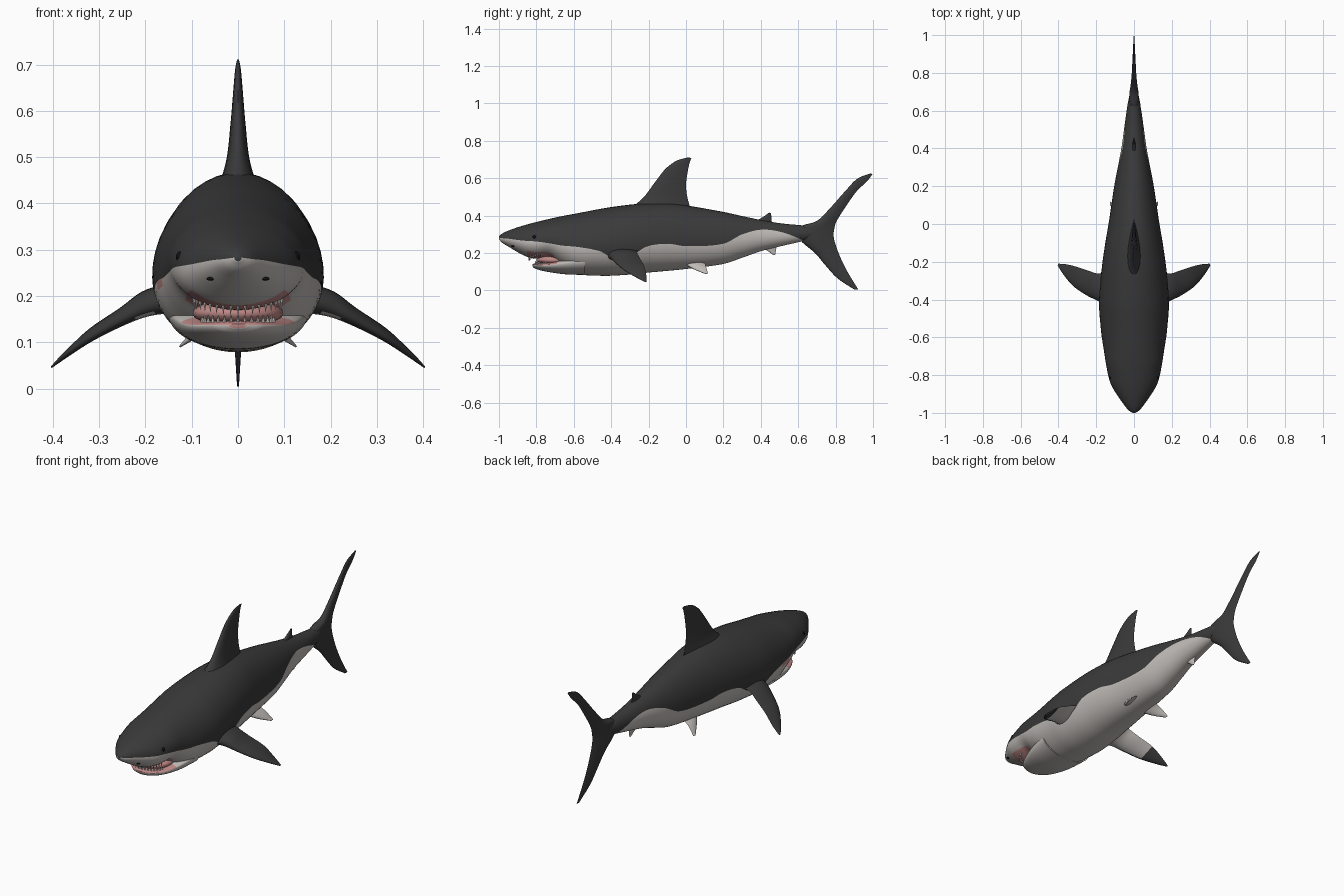
import bpy, bmesh, math
from mathutils import Vector, Matrix

cube = bpy.data.objects.get("Cube")
if cube:
    bpy.data.objects.remove(cube)


def material(name, rgb):
    m = bpy.data.materials.new(name)
    m.use_nodes = True
    m.diffuse_color = (*rgb, 1)
    m.node_tree.nodes["Principled BSDF"].inputs["Base Color"].default_value = (*rgb, 1)
    return m


MATS = [
    material("charcoal skin", (.042, .042, .042)),
    material("pale belly", (.53, .50, .475)),
    material("pink gum", (.52, .25, .24)),
    material("ivory tooth", (.75, .72, .66)),
    material("black eye", (.006, .006, .006)),
]
DARK, PALE, PINK, TOOTH, BLACK = range(len(MATS))


def finish(name, bm, sharp=60):
    """Turn a bmesh into a smooth object that keeps its hard edges."""
    mesh = bpy.data.meshes.new(name)
    for m in MATS:
        mesh.materials.append(m)
    for f in bm.faces:
        f.smooth = True
    bm.to_mesh(mesh)
    bm.free()
    mesh.set_sharp_from_angle(angle=math.radians(sharp))
    ob = bpy.data.objects.new(name, mesh)
    bpy.context.scene.collection.objects.link(ob)
    return ob


def curve_at(rows, t):
    """Smoothly interpolate rows keyed by their first value."""
    last = len(rows) - 1
    i = max(j for j in range(last) if j == 0 or rows[j][0] <= t)
    a, b = rows[i], rows[i + 1]
    p, q = rows[max(i - 1, 0)], rows[min(i + 2, last)]
    h = b[0] - a[0]
    u = (t - a[0]) / h
    out = []
    for c in range(1, len(a)):
        ma = (b[c] - p[c]) / (b[0] - p[0]) * h
        mb = (q[c] - a[c]) / (q[0] - a[0]) * h
        out.append(a[c] + u * (ma + u * (3 * (b[c] - a[c]) - 2 * ma - mb
                   + u * (2 * (a[c] - b[c]) + ma + mb))))
    return out


def loft(name, rings, rule):
    """Skin closed rings; rule(column, face) picks each face's colour."""
    bm = bmesh.new()
    vs = [[bm.verts.new(p) for p in r] for r in rings]
    n = len(rings[0])
    cols = {}
    for a, b in zip(vs, vs[1:]):
        for k in range(n):
            j = (k + 1) % n
            cols[bm.faces.new((a[k], a[j], b[j], b[k]))] = k
    for end in (vs[0], vs[-1]):
        cols[bm.faces.new(end)] = 0
    bmesh.ops.recalc_face_normals(bm, faces=bm.faces[:])
    for f, k in cols.items():
        f.material_index = rule(k, f)
    return finish(name, bm)


def oval(y, top, bot, half, mid, line, n=12):
    """Oval section with one vertex pair lying exactly on the colour line."""
    zc = bot + (top - bot) * mid
    pad = .02 * (top - bot)
    d = min(max(line, bot + pad), top - pad) - zc
    split = math.asin(d / (top - zc if d > 0 else zc - bot))
    q = math.pi / 2
    ang = [q + (split - q) * i / n for i in range(n)]
    ang += [split + (-q - split) * i / n for i in range(n + 1)]
    ang += [math.pi - a for a in ang[-2:0:-1]]
    return [Vector((half * math.cos(a), y, zc + math.sin(a)
            * (top - zc if math.sin(a) > 0 else zc - bot))) for a in ang]


# Body: y, top, bottom, half width, colour line
BODY = [
    (-1, .29, .275, .008, .283), (-.985, .303, .257, .03, .28), (-.95, .32, .235, .058, .277),
    (-.9, .338, .205, .093, .27), (-.85, .353, .18, .122, .265), (-.8, .366, .17, .137, .262),
    (-.73, .383, .17, .15, .252), (-.66, .398, .125, .161, .24), (-.58, .413, .088, .173, .233),
    (-.46, .436, .079, .184, .21), (-.4, .446, .079, .185, .18), (-.29, .46, .086, .177, .19),
    (-.21, .466, .095, .168, .235), (-.1, .466, .105, .152, .25), (0, .455, .115, .135, .237),
    (.2, .42, .142, .105, .25), (.3, .398, .175, .086, .3), (.4, .377, .21, .067, .325),
    (.5, .36, .235, .053, .315), (.6, .35, .258, .039, .28), (.65, .345, .27, .031, .25),
    (.74, .325, .295, .012, .2)]
N = 12


def body_colour(k, f):
    c = f.calc_center_median()
    if k < N or k >= 3 * N or c.y > .64:
        return DARK
    if abs(k + .5 - 2 * N) < 7 and -.85 < c.y < -.7:
        return PINK                       # roof of the mouth
    if k == 3 * N - 1 and -.64 < c.y < -.56:
        return PINK                       # scar on the right cheek
    return PALE


rings = []
for i in range(111):
    y = -1 + 1.74 * (i / 110) ** 1.4
    top, bot, half, line = curve_at(BODY, y)
    rings.append(oval(y, top, bot, half, .45, line))
loft("body", rings, body_colour)

# Lower jaw: y, top, bottom, half width
JAW = [(-.822, .14, .13, .02), (-.812, .144, .12, .05), (-.78, .147, .108, .082),
       (-.73, .152, .098, .108), (-.65, .17, .087, .134), (-.54, .19, .083, .15)]
rings = []
for i in range(31):
    y = -.822 + .282 * (i / 30) ** 1.5
    top, bot, half = curve_at(JAW, y)
    rings.append(oval(y, top, bot, half, .72, bot + (top - bot) * .74))
loft("lower_jaw", rings, lambda k, f: PINK if (k < N or k >= 3 * N)
     and f.calc_center_median().y < -.69 else PALE)


def blob(name, at, size, mat):
    bm = bmesh.new()
    bmesh.ops.create_uvsphere(bm, u_segments=20, v_segments=12, radius=1,
                              matrix=Matrix.LocRotScale(Vector(at), None, Vector(size)))
    for f in bm.faces:
        f.material_index = mat
    finish(name, bm)


blob("mouth_lining", (0, -.7, .163), (.098, .1, .032), PINK)


def teeth(name, count, width, y0, depth, z, rise, height):
    """Row of cones along an arched gum; negative height points down."""
    bm = bmesh.new()
    for i in range(count):
        a = math.radians(-75 + 150 * i / (count - 1))
        at = Vector((width * math.sin(a), y0 - depth * math.cos(a), z + rise * math.sin(a) ** 2))
        turn = Matrix.Rotation(math.pi if height < 0 else 0, 4, 'X')
        bmesh.ops.create_cone(bm, cap_ends=True, segments=6, radius1=.006, radius2=.0005,
                              depth=abs(height), matrix=Matrix.Translation(at) @ turn)
    for f in bm.faces:
        f.material_index = TOOTH
    finish(name, bm, 40)


teeth("upper_teeth", 17, .098, -.76, .08, .176, .016, -.034)
teeth("lower_teeth", 15, .08, -.73, .075, .147, .002, .022)


def fin(name, rows, rule=lambda k, f: DARK, side=1, n=10, steps=5):
    """Rows run root to tip: leading point, trailing point, half thickness."""
    keyed = [(i, *r) for i, r in enumerate(rows)]
    span = Vector(rows[-1][:3]) - Vector(rows[0][:3])
    normal = (Vector(rows[1][3:6]) - Vector(rows[1][:3])).cross(span).normalized()
    cs = [(1 - math.cos(math.pi * i / n)) / 2 for i in range(n + 1)]
    path = [(c, 1) for c in cs] + [(c, -1) for c in cs[-2:0:-1]]
    rings = []
    for i in range((len(rows) - 1) * steps + 1):
        v = curve_at(keyed, i / steps)
        lead, trail, t = Vector(v[:3]), Vector(v[3:6]), v[6]
        ring = [lead.lerp(trail, c) + normal * (s * t * 2.6 * math.sqrt(c) * (1 - c))
                for c, s in path]
        rings.append([Vector((p.x * side, p.y, p.z)) for p in ring])
    return loft(name, rings, rule)


def upright(name, rows, **kw):
    """Fin on the centre line: lead y z, trail y z, half thickness."""
    return fin(name, [(0, a, b, 0, c, d, t) for a, b, c, d, t in rows], **kw)


upright("dorsal_fin", [
    (-.31, .43, .03, .42, .045), (-.23, .495, .008, .495, .025), (-.165, .58, 0, .565, .016),
    (-.11, .65, .01, .64, .01), (-.05, .694, .02, .685, .006), (.008, .711, .03, .709, .002)])
upright("rear_dorsal_fin", [
    (.35, .36, .46, .355, .012), (.41, .392, .457, .382, .007), (.443, .416, .455, .414, .002)])
upright("anal_fin", [
    (.38, .25, .49, .265, .012), (.43, .216, .482, .222, .007), (.466, .19, .477, .191, .002)],
    rule=lambda k, f: PALE)
upright("tail_fin", [
    (.9, .005, .922, .004, .002), (.81, .065, .878, .075, .006), (.745, .135, .845, .135, .01),
    (.69, .2, .812, .21, .016), (.61, .272, .79, .285, .025), (.61, .34, .795, .34, .025),
    (.7, .372, .808, .375, .017), (.77, .44, .845, .435, .012), (.85, .53, .912, .53, .008),
    (.915, .597, .965, .58, .005), (.985, .626, .998, .623, .002)])


def pectoral_colour(k, f):
    c = f.calc_center_median()
    inner = abs(c.x) < .31 and c.y > -.395 + .7 * max(abs(c.x) - .2, 0)
    return PALE if f.normal.z < -.3 and inner else DARK


# Paired fins, eyes and nostrils
for label, s in (("left", 1), ("right", -1)):
    fin(label + "_pectoral_fin", [
        (.14, -.43, .185, .14, -.25, .215, .036), (.2, -.402, .172, .19, -.262, .205, .027),
        (.25, -.378, .148, .24, -.248, .175, .018), (.32, -.33, .108, .31, -.225, .133, .012),
        (.375, -.265, .07, .36, -.213, .085, .007), (.404, -.22, .046, .4, -.21, .048, .002)],
        rule=pectoral_colour, side=s)
    fin(label + "_pelvic_fin", [
        (.05, -.02, .15, .05, .1, .155, .014), (.09, .04, .115, .09, .106, .13, .009),
        (.126, .1, .09, .126, .118, .091, .002)], rule=lambda k, f: PALE, side=s)
    blob(label + "_eye", (s * .124, -.81, .285), (.01, .011, .011), BLACK)
    blob(label + "_nostril", (s * .06, -.925, .237), (.008, .01, .004), BLACK)
